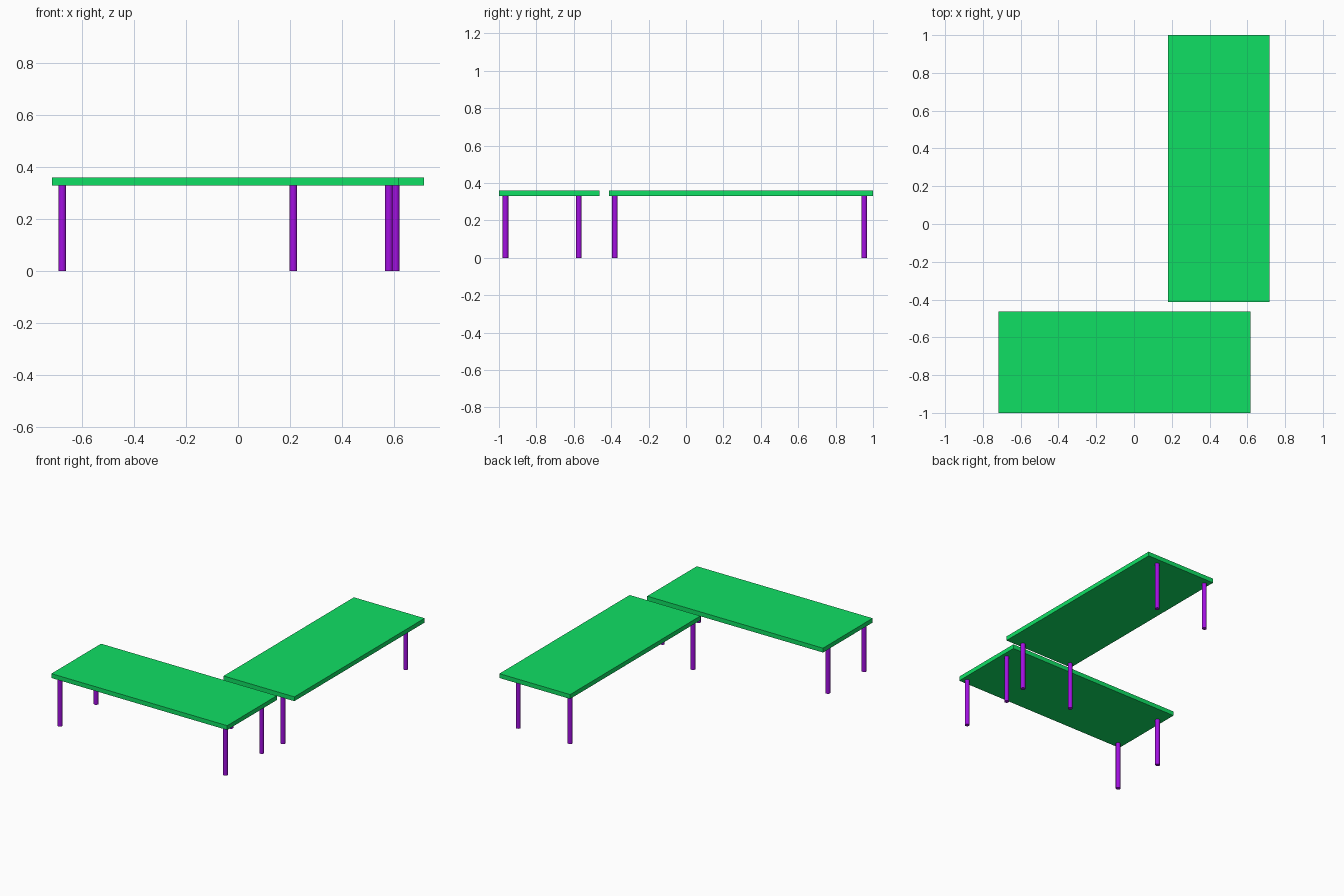
import bpy

if "Cube" in bpy.data.objects:
    bpy.data.objects.remove(bpy.data.objects["Cube"])

TOP_Z, UNDER_Z, LEG_R = 0.36, 0.33, 0.015


def material(name, color):
    m = bpy.data.materials.new(name)
    m.diffuse_color = color
    m.use_nodes = True
    m.node_tree.nodes["Principled BSDF"].inputs["Base Color"].default_value = m.diffuse_color
    return m


green = material("green_top", (0.005, 0.74, 0.127, 1))
purple = material("purple_leg", (0.36, 0.005, 0.75, 1))


def table(name, x0, x1, y0, y1, leg_xs, leg_ys):
    # flat slab top
    bpy.ops.mesh.primitive_cube_add(
        size=1, location=((x0 + x1) / 2, (y0 + y1) / 2, (TOP_Z + UNDER_Z) / 2))
    top = bpy.context.object
    top.name = name + "_top"
    top.scale = (x1 - x0, y1 - y0, TOP_Z - UNDER_Z)
    bpy.ops.object.transform_apply(location=False, rotation=False, scale=True)
    top.data.materials.append(green)

    # four round legs
    for x, side in zip(leg_xs, ("left", "right")):
        for y, end in zip(leg_ys, ("front", "back")):
            bpy.ops.mesh.primitive_cylinder_add(
                vertices=24, radius=LEG_R, depth=UNDER_Z,
                location=(x, y, UNDER_Z / 2))
            leg = bpy.context.object
            leg.name = f"{name}_{end}_{side}_leg"
            leg.data.materials.append(purple)
            bpy.ops.object.shade_smooth_by_angle()


# two tables arranged in an L
table("front_table", -0.717, 0.618, -1.0, -0.462, (-0.677, 0.581), (-0.965, -0.573))
table("back_table", 0.18, 0.717, -0.413, 1.0, (0.213, 0.607), (-0.38, 0.953))
